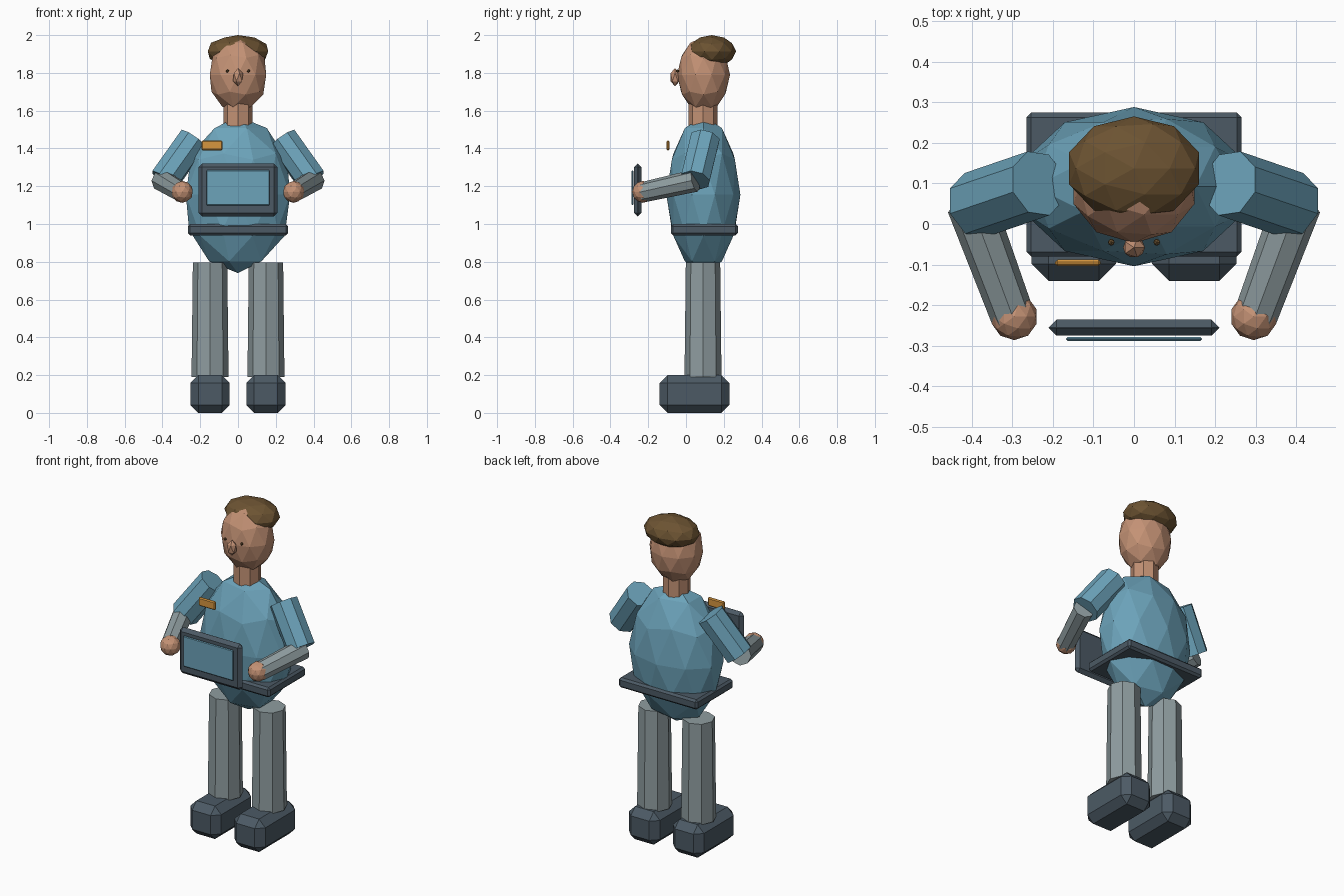
import bpy
from mathutils import Vector

cube = bpy.data.objects.get("Cube")
if cube:
    bpy.data.objects.remove(cube, do_unlink=True)


def material(name, r, g, b):
    """Flat material from 0-255 display values, stored as linear."""
    col = [((c / 255 + 0.055) / 1.055) ** 2.4 for c in (r, g, b)] + [1.0]
    m = bpy.data.materials.new(name)
    m.use_nodes = True
    m.diffuse_color = col
    m.node_tree.nodes["Principled BSDF"].inputs["Base Color"].default_value = col
    return m


shirt = material("shirt_blue", 108, 163, 186)
cloth = material("trouser_grey", 143, 157, 160)
skin = material("skin", 196, 146, 117)
brown = material("hair_brown", 108, 83, 50)
slate = material("slate", 76, 90, 101)
amber = material("badge_amber", 214, 150, 62)


def finish(name, mat):
    ob = bpy.context.object
    ob.name = ob.data.name = name
    ob.data.materials.append(mat)
    return ob


def blob(name, mat, loc, radii, detail=2):
    """Faceted ellipsoid."""
    bpy.ops.mesh.primitive_ico_sphere_add(subdivisions=detail, radius=1, location=loc)
    bpy.context.object.scale = radii
    return finish(name, mat)


def box(name, mat, loc, size, chamfer):
    """Box with a single chamfer on every edge."""
    bpy.ops.mesh.primitive_cube_add(size=1, location=loc)
    ob = finish(name, mat)
    for v in ob.data.vertices:
        v.co = Vector(a * b for a, b in zip(v.co, size))
    bev = ob.modifiers.new("chamfer", 'BEVEL')
    bev.width = chamfer
    bev.segments = 1
    bev.limit_method = 'NONE'
    return ob


def limb(name, mat, start, end, r_start, r_end, sides=8):
    """Tapered prism running between two points."""
    a, b = Vector(start), Vector(end)
    bpy.ops.mesh.primitive_cone_add(vertices=sides, radius1=r_start, radius2=r_end,
                                    depth=(b - a).length, location=(a + b) / 2)
    bpy.context.object.rotation_euler = (b - a).to_track_quat('Z', 'Y').to_euler()
    return finish(name, mat)


# Body, neck and head
blob("torso", shirt, (0, 0.092, 1.155), (0.29, 0.196, 0.415))
limb("neck", skin, (0, 0.09, 1.52), (0, 0.09, 1.64), 0.077, 0.077)
blob("head", skin, (0, 0.093, 1.79), (0.157, 0.14, 0.2))
blob("hair", brown, (0, 0.137, 1.914), (0.168, 0.128, 0.086))
blob("nose", skin, (0, -0.058, 1.777), (0.03, 0.028, 0.048), 1)

# Belt plate, chest badge and tablet
box("belt_plate", slate, (0, 0.097, 0.97), (0.53, 0.355, 0.06), 0.012)
box("badge", amber, (-0.138, -0.096, 1.416), (0.112, 0.016, 0.052), 0.006)
box("tablet", slate, (0, -0.255, 1.18), (0.42, 0.04, 0.28), 0.0195)
box("tablet_screen", shirt, (0, -0.283, 1.192), (0.336, 0.01, 0.186), 0.0045)

# Paired parts
for side, s in (("left", 1), ("right", -1)):
    blob(side + "_eye", brown, (s * 0.056, -0.045, 1.81), (0.009, 0.009, 0.009), 1)

    limb(side + "_upper_arm", shirt, (s * 0.235, 0.1, 1.45),
         (s * 0.39, 0.047, 1.232), 0.083, 0.083)
    limb(side + "_forearm", cloth, (s * 0.402, 0.05, 1.23),
         (s * 0.298, -0.23, 1.168), 0.06, 0.054)
    blob(side + "_hand", skin, (s * 0.295, -0.228, 1.17), (0.058, 0.058, 0.058))

    limb(side + "_leg", cloth, (s * 0.148, 0.09, 0.19),
         (s * 0.148, 0.09, 0.797), 0.098, 0.091)
    box(side + "_shoe", slate, (s * 0.148, 0.045, 0.1), (0.208, 0.37, 0.2), 0.042)
